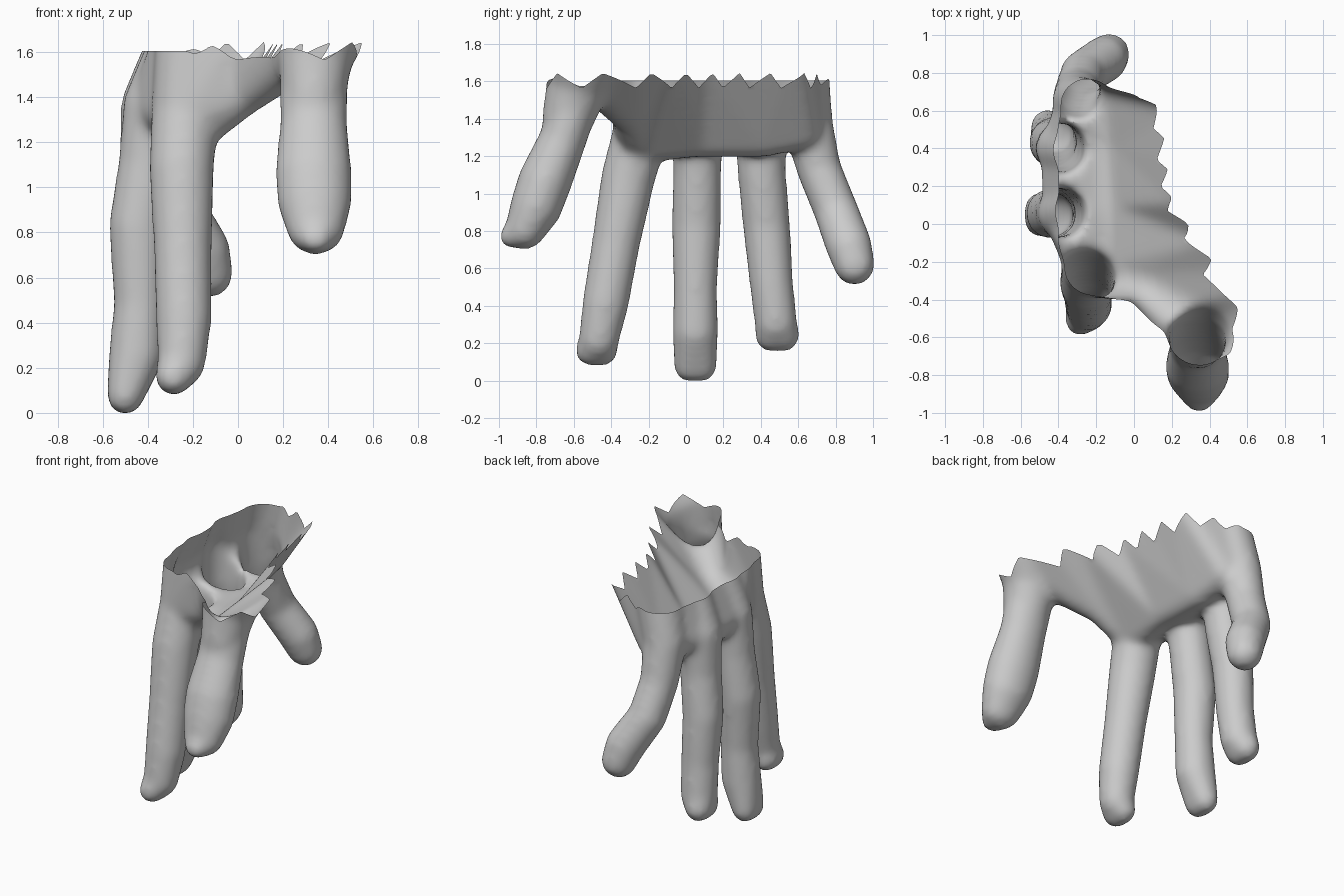
import bpy, bmesh, math
from mathutils import Vector

if "Cube" in bpy.data.objects:
    bpy.data.objects.remove(bpy.data.objects["Cube"])

bm = bmesh.new()


def hull(balls, sx=1.0):
    """Convex skin around a set of balls (x, y, z, r); sx widens them in x."""
    part = bmesh.new()
    for x, y, z, r in balls:
        made = bmesh.ops.create_icosphere(part, subdivisions=3, radius=r)["verts"]
        for v in made:
            v.co = Vector((v.co.x * sx + x, v.co.y + y, v.co.z + z))
    res = bmesh.ops.convex_hull(part, input=part.verts[:])
    junk = {g for g in res["geom_interior"] if isinstance(g, bmesh.types.BMVert)}
    bmesh.ops.delete(part, geom=list(junk), context='VERTS')
    loose = [v for v in part.verts if not v.link_faces]
    bmesh.ops.delete(part, geom=loose, context='VERTS')
    bmesh.ops.recalc_face_normals(part, faces=part.faces[:])
    tmp = bpy.data.meshes.new("tmp")
    part.to_mesh(tmp)
    part.free()
    bm.from_mesh(tmp)
    bpy.data.meshes.remove(tmp)


def digit(path, sx=1.0):
    for a, b in zip(path, path[1:]):
        hull([a, b], sx)


def slim(balls, d=.025):
    return [(x, y, z, r - d) for x, y, z, r in balls]


# Fingers, from the back of the hand over the knuckle to the tip
index = [(-.21, -.22, 1.78, .15), (-.235, -.24, 1.35, .15), (-.25, -.31, 1.10, .145),
         (-.245, -.375, .75, .13), (-.24, -.43, .43, .125), (-.25, -.465, .24, .108),
         (-.285, -.478, .175, .08)]
middle = [(-.19, .08, 1.78, .15), (-.37, .06, 1.38, .14), (-.40, .06, 1.13, .13),
          (-.44, .055, .85, .133), (-.435, .05, .50, .117), (-.45, .05, .28, .124),
          (-.50, .05, .09, .08)]
ring = [(-.20, .38, 1.78, .15), (-.38, .40, 1.38, .14), (-.395, .405, 1.13, .13),
        (-.43, .43, .85, .128), (-.425, .455, .55, .118), (-.435, .48, .33, .115),
        (-.46, .488, .255, .085)]
little = [(-.20, .61, 1.78, .15), (-.30, .65, 1.40, .135), (-.30, .71, 1.15, .12),
          (-.27, .80, .93, .12), (-.16, .87, .74, .125), (-.13, .90, .635, .11)]
fingers = (index, middle, ring, little)
for path in fingers:
    digit(path)
# Broad fingertip pads
for path in fingers[:3]:
    x, y, z, r = path[-1]
    hull([path[-2], (x, y - .035, z, r), (x, y + .035, z, r)])

# Thumb, flaring into its root
root = (.345, -.57, 1.63, .175)
flare = (.38, -.53, 1.80, .24)
digit([flare, root, (.335, -.63, 1.42, .14)])
digit([(.335, -.61, 1.46, .13), (.335, -.66, 1.30, .127), (.335, -.755, 1.08, .145),
       (.34, -.80, .95, .14), (.345, -.86, .825, .108), (.345, -.94, .785, .06)], 1.18)

# Palm: pads between neighbouring rays, recessed at the back
palm = [(.30, -.12, 1.75, .10), (.15, .08, 1.75, .10),
        (.11, .35, 1.75, .10), (.09, .56, 1.75, .10)]
low_palm = [(-.18, -.24, 1.29, .11), (-.17, .06, 1.32, .11),
            (-.19, .40, 1.32, .11), (-.20, .62, 1.36, .11)]
for i in range(3):
    pair = fingers[i:i + 2]
    hull(slim([f[0] for f in pair] + [f[1] for f in pair])
         + low_palm[i:i + 2] + palm[i:i + 2])

# Web between index and thumb
low, high = (.02, -.29, 1.43, .10), (.03, -.28, 1.75, .13)
heel = (.42, -.28, 1.75, .10)
hull([index[0], index[1], low_palm[0], palm[0], low, high])
hull([low, high, (.345, -.54, 1.73, .16), (.38, -.52, 1.80, .22), palm[0], heel])

# Fuse into a single skin and soften
mesh = bpy.data.meshes.new("hand")
bm.to_mesh(mesh)
bm.free()
hand = bpy.data.objects.new("hand", mesh)
bpy.context.collection.objects.link(hand)
mod = hand.modifiers.new("fuse", 'REMESH')
mod.mode = 'VOXEL'
mod.voxel_size = .02
mod = hand.modifiers.new("soften", 'SMOOTH')
mod.factor, mod.iterations = .5, 16
skin = bpy.data.meshes.new_from_object(
    hand.evaluated_get(bpy.context.evaluated_depsgraph_get()))
hand.modifiers.clear()
hand.data = skin


def tooth(co):
    """Zigzag height of the ragged edge, strongest on the palm side."""
    side = min(1, max(0, (co.x + .25) / .2))
    wave = abs(((math.atan2(co.y, co.x + .5) * 5) % 1) * 2 - 1) - .5
    return .08 * side * wave


# Open, ragged wrist edge: shift heights, slice level, shift back
cut = bmesh.new()
cut.from_mesh(skin)
keep = cut.verts.layers.float.new("shift")
for v in cut.verts:
    v[keep] = tooth(v.co)
    v.co.z -= v[keep]
bmesh.ops.bisect_plane(cut, geom=cut.verts[:] + cut.edges[:] + cut.faces[:],
                       plane_co=(0, 0, 1.62), plane_no=(0, 0, 1), clear_outer=True)
for v in cut.verts:
    v.co.z += v[keep] if v.co.z < 1.6199 else tooth(v.co)
# Rest the longest fingertip on the ground
floor = min(v.co.z for v in cut.verts)
for v in cut.verts:
    v.co.z -= floor
for f in cut.faces:
    f.smooth = True
cut.to_mesh(skin)
cut.free()
skin.attributes.remove(skin.attributes["shift"])
